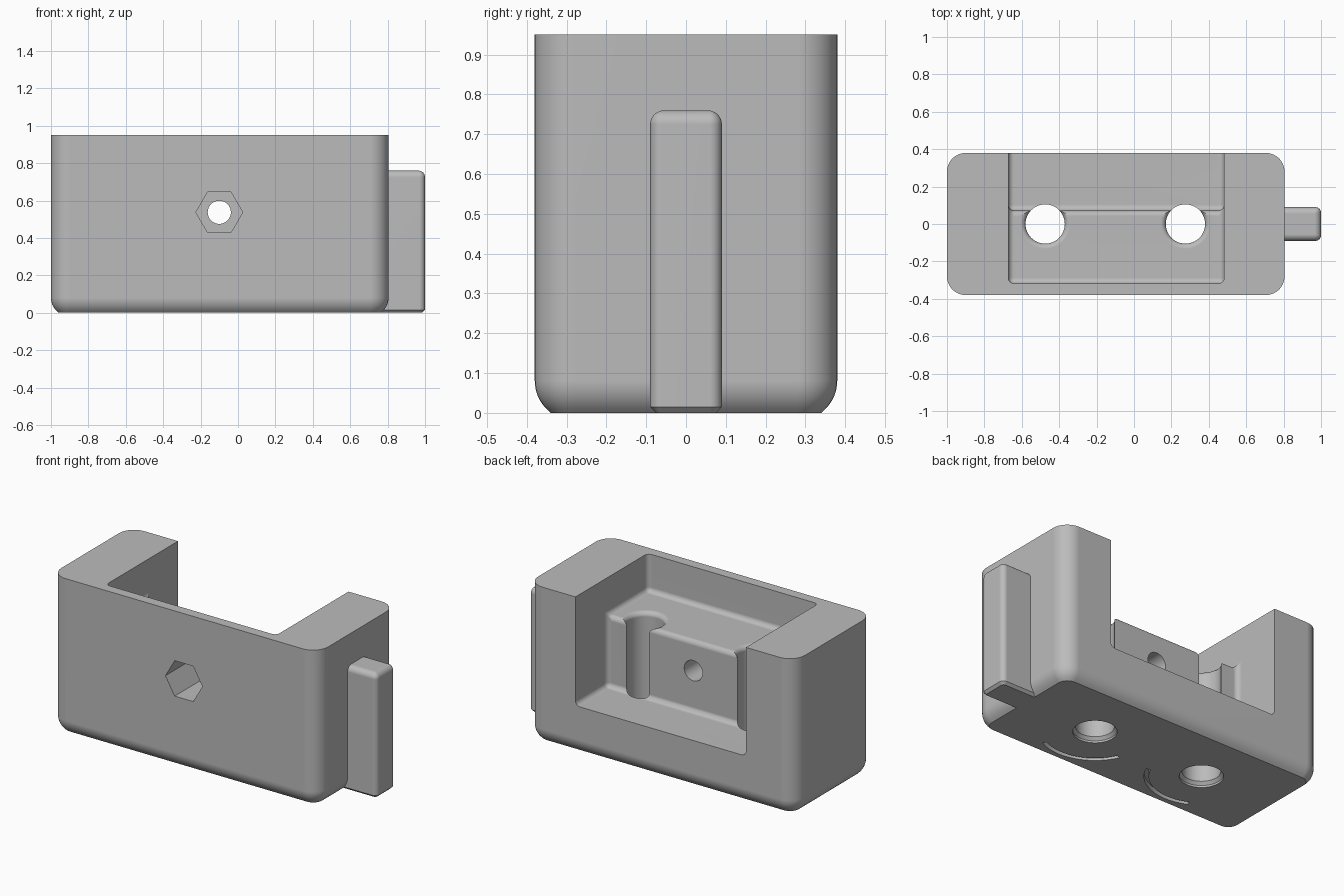
import bpy, bmesh
from math import sin, cos, pi, radians

old = bpy.data.objects.get("Cube")
if old:
    bpy.data.objects.remove(old, do_unlink=True)

gray = bpy.data.materials.new("plain_gray")
gray.use_nodes = True
tone = (0.5, 0.5, 0.5, 1)
gray.diffuse_color = tone
gray.node_tree.nodes["Principled BSDF"].inputs["Base Color"].default_value = tone


def loft(name, rings, bevel=0):
    """Skin a stack of closed rings, cap both ends, optionally round all edges."""
    bm = bmesh.new()
    loops = [[bm.verts.new(p) for p in ring] for ring in rings]
    n = len(loops[0])
    for a, b in zip(loops, loops[1:]):
        for i in range(n):
            j = (i + 1) % n
            bm.faces.new((a[i], a[j], b[j], b[i]))
    bm.faces.new(loops[0])
    bm.faces.new(loops[-1])
    bmesh.ops.recalc_face_normals(bm, faces=bm.faces)
    if bevel:
        bmesh.ops.bevel(bm, geom=bm.edges[:], offset=bevel, segments=5,
                        profile=0.5, affect='EDGES')
    mesh = bpy.data.meshes.new(name)
    bm.to_mesh(mesh)
    bm.free()
    mesh.materials.append(gray)
    ob = bpy.data.objects.new(name, mesh)
    bpy.context.collection.objects.link(ob)
    return ob


def rounded_block(name, x0, x1, half_y, r, levels):
    """Rounded rectangle stacked through (height, inset) levels."""
    rings = []
    for z, inset in levels:
        rad = max(r - inset, 0.003)
        dx, dy = (x1 - x0) / 2 - inset - rad, half_y - inset - rad
        ring = []
        for q, (sx, sy) in enumerate(((1, 1), (-1, 1), (-1, -1), (1, -1))):
            for k in range(9):
                a = (q + k / 8) * pi / 2
                ring.append(((x0 + x1) / 2 + sx * dx + rad * cos(a),
                             sy * dy + rad * sin(a), z))
        rings.append(ring)
    return loft(name, rings)


def circle(r, n, place):
    return [place(r * cos(2 * pi * i / n), r * sin(2 * pi * i / n)) for i in range(n)]


def cut(target, cutter):
    cutter.hide_render = True
    mod = target.modifiers.new("cut", 'BOOLEAN')
    mod.operation, mod.solver, mod.object = 'DIFFERENCE', 'EXACT', cutter
    bpy.context.view_layer.objects.active = target
    bpy.ops.object.modifier_apply(modifier=mod.name)
    bpy.data.objects.remove(cutter, do_unlink=True)


# Main body: lower edge is a short chamfer running into a fillet
foot = [(0, 0.04)]
for i in range(7):
    a = radians(45 * (1 - i / 6))
    foot.append((0.081 - 0.1 * sin(a), 0.1 * (1 - cos(a))))
body = rounded_block("body", -1, 0.805, 0.38, 0.1, foot + [(0.95, 0)])

# Stepped pocket, open at the top and back, leaving a raised ledge
step = [(-0.318, 1.2), (-0.318, 0.72), (0.072, 0.72),
        (0.072, 0.285), (0.7, 0.285), (0.7, 1.2)]
cut(body, loft("pocket_cutter", [[(x, y, z) for y, z in step] for x in (-0.672, 0.482)], 0.03))

# Vertical holes with eased ends
MID = -0.1
bore = [(-0.05, 0.12), (0.012, 0.12), (0.03, 0.105), (0.69, 0.105),
        (0.702, 0.108), (0.713, 0.117), (0.721, 0.135), (0.9, 0.135)]
for side in (-1, 1):
    cx = MID + side * 0.375
    rings = [circle(r, 48, lambda u, v: (cx + u, v, z)) for z, r in bore]
    cut(body, loft("hole_cutter", rings))

    # Curved groove in the underside, concentric with the hole
    arc = [radians(-25 - 92 * i / 24) for i in range(25)]
    outline = [(0.31, a) for a in arc] + [(0.285, a) for a in reversed(arc)]
    cut(body, loft("groove_cutter", [[(cx - side * r * cos(a), r * sin(a), z)
                                      for r, a in outline] for z in (-0.05, 0.03)]))

# Hexagonal nut pocket in the front and the bolt hole behind it
for r, n, y0, y1 in ((0.125, 6, -0.5, -0.08), (0.062, 32, -0.2, 0.2)):
    cut(body, loft("bolt_cutter", [circle(r, n, lambda u, v: (MID + u, y, 0.537 + v))
                                   for y in (y0, y1)]))

# Side rail with rounded top
crown = []
for i in range(7):
    a = i / 6 * pi / 2
    crown.append((0.725 + 0.035 * sin(a), 0.035 * (1 - cos(a))))
rail = rounded_block("side_rail", 0.6, 1, 0.09, 0.03, [(0, 0.015), (0.015, 0)] + crown)

# Smooth fillets, crisp edges
for ob in (body, rail):
    bpy.ops.object.select_all(action='DESELECT')
    ob.select_set(True)
    bpy.context.view_layer.objects.active = ob
    bpy.ops.object.shade_smooth_by_angle(angle=radians(30))
    wn = ob.modifiers.new("even_shading", 'WEIGHTED_NORMAL')
    wn.keep_sharp = True
